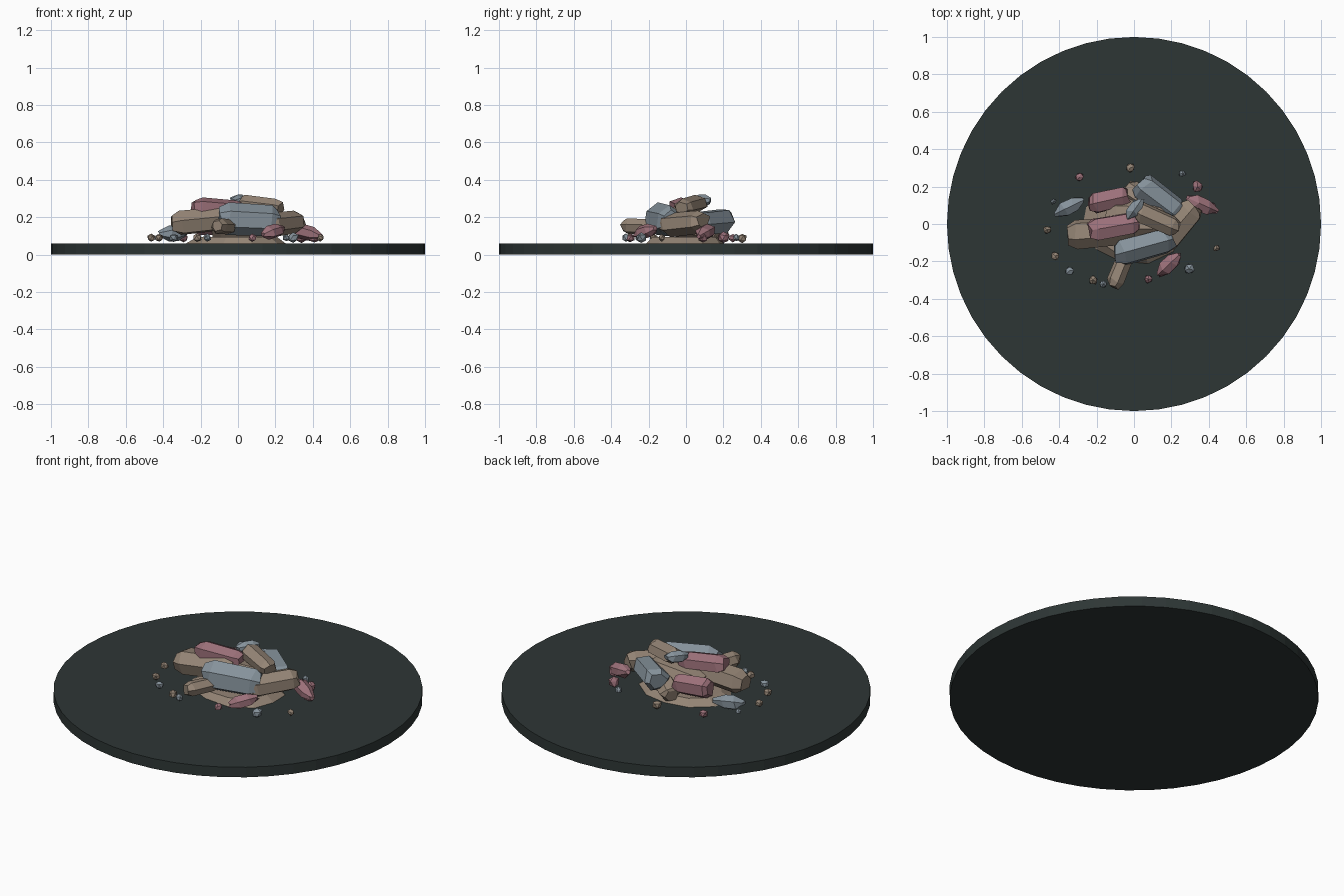
import bpy, bmesh, math, random
from mathutils import Vector, Matrix

if "Cube" in bpy.data.objects:
    bpy.data.objects.remove(bpy.data.objects["Cube"])

random.seed(4)


def material(name, rgb):
    m = bpy.data.materials.new(name)
    m.diffuse_color = (*rgb, 1)
    m.use_nodes = True
    m.node_tree.nodes["Principled BSDF"].inputs["Base Color"].default_value = m.diffuse_color
    return m


SLATE = material("dark slate", (0.027, 0.037, 0.036))
TAN = material("tan stone", (0.30, 0.235, 0.18))
PINK = material("rose stone", (0.335, 0.165, 0.195))
BLUE = material("blue grey stone", (0.235, 0.285, 0.325))


def finish(bm, name, mat):
    bmesh.ops.recalc_face_normals(bm, faces=bm.faces)
    me = bpy.data.meshes.new(name)
    bm.to_mesh(me)
    bm.free()
    me.materials.append(mat)
    ob = bpy.data.objects.new(name, me)
    bpy.context.collection.objects.link(ob)
    return ob


def stone(name, mat, a, b, width, height, roll=0.0, tip=0.68, bevel=0.13, sides=6):
    """Faceted block from end a to end b, with chamfered ends."""
    a, b = Vector(a), Vector(b)
    axis = (b - a).normalized()
    side = axis.cross(Vector((0, 0, 1))).normalized()
    up = side.cross(axis)
    radii = [random.uniform(0.93, 1.07) for _ in range(sides)]
    bm = bmesh.new()
    rings = []
    for t, s in ((0, tip), (bevel, 1), (1 - bevel, 0.95), (1, tip)):
        ring = []
        for i in range(sides):
            ang = roll + math.tau * i / sides
            r = s * radii[i]
            slant = axis * random.uniform(-0.012, 0.012)
            ring.append(bm.verts.new(a.lerp(b, t) + slant + side * math.cos(ang) * r * width
                                     + up * math.sin(ang) * r * height))
        rings.append(ring)
    for lo, hi in zip(rings, rings[1:]):
        for i in range(sides):
            j = (i + 1) % sides
            bm.faces.new((lo[i], lo[j], hi[j], hi[i]))
    bm.faces.new(rings[0][::-1])
    bm.faces.new(rings[-1])
    return finish(bm, name, mat)


def pebble(name, mat, x, y, r):
    bm = bmesh.new()
    bmesh.ops.create_icosphere(bm, subdivisions=1, radius=r)
    for v in bm.verts:
        v.co *= random.uniform(0.8, 1.15)
    bmesh.ops.rotate(bm, verts=bm.verts, cent=(0, 0, 0),
                     matrix=Matrix.Rotation(random.uniform(0, 6), 3, 'Z'))
    bmesh.ops.translate(bm, verts=bm.verts, vec=(x, y, 0.09))
    finish(bm, name, mat)


# Round ground plate
bm = bmesh.new()
bmesh.ops.create_cone(bm, cap_ends=True, segments=48, radius1=1, radius2=1, depth=0.06)
bmesh.ops.translate(bm, verts=bm.verts, vec=(0, 0, 0.03))
finish(bm, "ground_plate", SLATE)

# Low slab beneath the pile
bm = bmesh.new()
bmesh.ops.create_cone(bm, cap_ends=True, segments=11, radius1=0.27, radius2=0.22, depth=0.035)
for v in bm.verts:
    v.co.x *= random.uniform(0.93, 1.05)
    v.co.y *= random.uniform(0.75, 0.86)
bmesh.ops.translate(bm, verts=bm.verts, vec=(0, 0, 0.0775))
finish(bm, "base_slab", TAN)

# Main stones of the pile
H = math.pi / 6
stone("left_stone", TAN, (-0.35, -0.06, 0.165), (0.0, -0.03, 0.2), 0.085, 0.072, 0.2)
stone("front_blue_stone", BLUE, (-0.10, -0.165, 0.195), (0.21, -0.08, 0.18), 0.075, 0.085, H)
stone("front_stone", TAN, (-0.11, -0.33, 0.155), (-0.04, -0.16, 0.15), 0.05, 0.045, 0.2)
stone("right_stone", TAN, (0.15, -0.11, 0.16), (0.32, 0.09, 0.18), 0.08, 0.065, H)
stone("back_blue_stone", BLUE, (0.03, 0.22, 0.185), (0.24, 0.06, 0.17), 0.075, 0.068, 0.15)
stone("back_rose_stone", PINK, (-0.235, 0.105, 0.17), (-0.035, 0.15, 0.17), 0.062, 0.062, H)
stone("upper_rose_stone", PINK, (-0.235, -0.035, 0.26), (0.02, 0.01, 0.24), 0.065, 0.052, H)
stone("top_stone", TAN, (0.015, 0.07, 0.275), (0.23, -0.025, 0.25), 0.058, 0.046, 0.35)
stone("top_blue_stone", BLUE, (-0.03, 0.03, 0.285), (0.04, 0.13, 0.29), 0.038, 0.036, H, 0.4, 0.3)
stone("core_stone", TAN, (-0.14, 0.03, 0.14), (0.18, 0.02, 0.16), 0.12, 0.085, 0.1)
stone("back_stone", TAN, (-0.04, 0.19, 0.11), (0.05, 0.13, 0.14), 0.06, 0.05, 0.1)

# Smaller pointed stones around the foot
stone("right_rose_stone", PINK, (0.285, 0.14, 0.14), (0.44, 0.07, 0.10), 0.046, 0.04, H, 0.3, 0.3)
stone("front_rose_stone", PINK, (0.13, -0.27, 0.105), (0.24, -0.165, 0.14), 0.044, 0.038, H, 0.35, 0.3)
stone("left_blue_stone", BLUE, (-0.42, 0.055, 0.11), (-0.275, 0.125, 0.115), 0.046, 0.042, H, 0.35, 0.3)

# Scattered pebbles
PEBBLES = [
    (PINK, -0.29, 0.25, 0.024), (TAN, -0.02, 0.30, 0.026), (BLUE, 0.26, 0.27, 0.02),
    (PINK, 0.34, 0.20, 0.033), (BLUE, -0.43, 0.12, 0.017), (TAN, -0.465, -0.03, 0.022),
    (TAN, -0.42, -0.17, 0.025), (BLUE, -0.345, -0.25, 0.025), (TAN, -0.22, -0.30, 0.026),
    (BLUE, -0.165, -0.32, 0.022), (PINK, 0.075, -0.295, 0.025), (BLUE, 0.295, -0.24, 0.03),
    (TAN, 0.44, -0.13, 0.019), (PINK, 0.41, 0.09, 0.03),
]
for i, (mat, x, y, r) in enumerate(PEBBLES):
    pebble(f"pebble_{i + 1}", mat, x, y, r)
